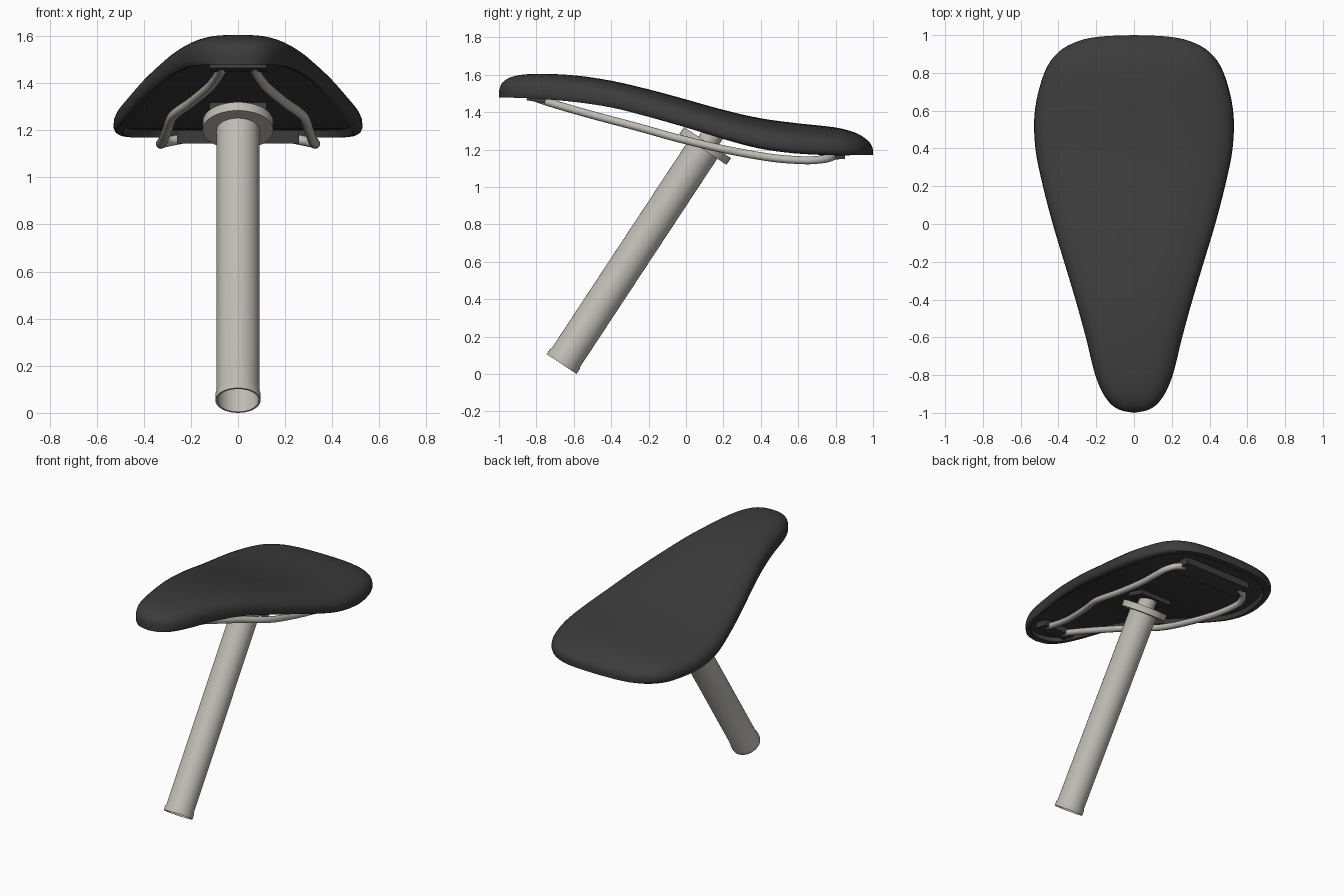
import bpy, bmesh, math
from mathutils import Vector, Matrix

cube = bpy.data.objects.get("Cube")
if cube:
    bpy.data.objects.remove(cube, do_unlink=True)


def material(name, rgb):
    m = bpy.data.materials.new(name)
    m.diffuse_color = (*rgb, 1)
    m.use_nodes = True
    for n in m.node_tree.nodes:
        if n.type == 'BSDF_PRINCIPLED':
            n.inputs["Base Color"].default_value = (*rgb, 1)
    return m


black = material("matte black", (0.045, 0.045, 0.045))
metal = material("warm grey metal", (0.52, 0.50, 0.455))


def finish(name, bm, mat, angle=35):
    bmesh.ops.remove_doubles(bm, verts=bm.verts, dist=1e-5)
    bmesh.ops.recalc_face_normals(bm, faces=bm.faces)
    mesh = bpy.data.meshes.new(name)
    bm.to_mesh(mesh)
    bm.free()
    mesh.materials.append(mat)
    obj = bpy.data.objects.new(name, mesh)
    bpy.context.collection.objects.link(obj)
    bpy.ops.object.select_all(action='DESELECT')
    obj.select_set(True)
    bpy.context.view_layer.objects.active = obj
    bpy.ops.object.shade_smooth_by_angle(angle=math.radians(angle))
    return obj


def smooth_path(points, steps):
    """Catmull-Rom curve through points of any dimension."""
    pts = [Vector(p) for p in points]
    pts = [2 * pts[0] - pts[1]] + pts + [2 * pts[-1] - pts[-2]]
    out = []
    for a, b, c, d in zip(pts, pts[1:], pts[2:], pts[3:]):
        for i in range(steps):
            t = i / steps
            out.append(0.5 * (2 * b + (c - a) * t + (2 * a - 5 * b + 4 * c - d) * t * t
                              + (3 * b - a - 3 * c + d) * t ** 3))
    return out + [pts[-2]]


# Saddle stations: y, half width, top height, bottom height
stations = [(-1, 0, 1.515, 1.478), (-.98, .085, 1.56, 1.478), (-.92, .15, 1.592, 1.477),
            (-.8, .205, 1.605, 1.472), (-.6, .255, 1.597, 1.455), (-.4, .31, 1.568, 1.425),
            (-.2, .37, 1.522, 1.375), (0, .43, 1.468, 1.318), (.2, .482, 1.412, 1.258),
            (.4, .522, 1.367, 1.207), (.6, .525, 1.34, 1.18), (.8, .475, 1.318, 1.17),
            (.91, .4, 1.288, 1.17), (.97, .29, 1.25, 1.17), (.993, .17, 1.22, 1.17),
            (1, 0, 1.198, 1.17)]

EDGE, RECESS, ROUND, ARC = .025, .03, 2 / 2.8, 12
bm = bmesh.new()
rows = []
for y, w, top, low in smooth_path(stations, 4):
    w = max(w, 0)
    right = []
    for i in range(ARC + 1):
        a = math.pi / 2 * i / ARC
        right.append((w * math.sin(a) ** ROUND, y,
                      low + EDGE + (top - low - EDGE) * max(math.cos(a), 0) ** ROUND))
    # Rounded lower edge, flat rim and shallow recessed underside
    right += [(w * .985, y, low + .008), (w * .96, y, low)]
    inner_y = .05 + (y - .05) * .96
    right += [(w * .92, inner_y, low), (w * .90, inner_y, low + RECESS), (0, inner_y, low + RECESS)]
    left = [(-x, py, z) for x, py, z in reversed(right[1:-1])]
    rows.append([bm.verts.new(p) for p in right + left])
for r, s in zip(rows, rows[1:]):
    for i in range(len(r)):
        j = (i + 1) % len(r)
        bm.faces.new((r[i], r[j], s[j], s[i]))
bmesh.ops.remove_doubles(bm, verts=bm.verts, dist=1e-5)
# Close the tiny rim slits at the nose and tail
bmesh.ops.holes_fill(bm, edges=[e for e in bm.edges if e.is_boundary], sides=0)
finish("saddle", bm, black, 45)

# Post parts turned around one tilted axis
TILT = -math.asin(.55)
AXIS = Matrix.Translation((0, -.665, .053)) @ Matrix.Rotation(TILT, 4, 'X')


def turned(name, profile, segments=40):
    bm = bmesh.new()
    verts = [bm.verts.new((r, 0, z)) for r, z in profile]
    edges = [bm.edges.new(p) for p in zip(verts, verts[1:])]
    bmesh.ops.spin(bm, geom=verts + edges, cent=(0, 0, 0), axis=(0, 0, 1),
                   angle=math.tau, steps=segments)
    bm.transform(AXIS)
    return finish(name, bm, metal)


turned("seat_post", [(0, 1.3), (.088, 1.3), (.088, 0), (.096, 0), (.096, .03), (.091, .045), (.091, 1.39)])
turned("clamp_collar", [(0, 1.375), (.15, 1.375), (.15, 1.418), (0, 1.418)])
turned("clamp_neck", [(0, 1.4), (.058, 1.4), (.058, 1.52), (0, 1.52)], 24)


# Mounting plates beneath the saddle
def plate(name, size, y, z, degrees):
    bm = bmesh.new()
    bmesh.ops.create_cube(bm, size=1)
    bm.transform(Matrix.Translation((0, y, z)) @ Matrix.Rotation(math.radians(degrees), 4, 'X')
                 @ Matrix.Diagonal((*size, 1)))
    return finish(name, bm, black)


plate("front_rail_plate", (.24, .1, .04), -.8, 1.475, -10)
plate("rear_rail_plate", (.52, .13, .055), .785, 1.174, 3)
plate("clamp_plate", (.24, .14, .035), .16, 1.287, -17)

# Mirrored support rails
rail_points = [(.07, -.8, 1.475), (.075, -.72, 1.448), (.115, -.52, 1.39), (.2, -.25, 1.318),
               (.275, -.05, 1.262), (.3, .2, 1.202), (.318, .45, 1.157), (.328, .62, 1.143),
               (.322, .7, 1.145), (.29, .76, 1.153), (.23, .79, 1.165)]
RAIL_RADIUS, SIDES = .021, 12
for side, name in ((1, "left_rail"), (-1, "right_rail")):
    path = [Vector((p.x * side, p.y, p.z)) for p in smooth_path(rail_points, 5)]
    bm = bmesh.new()
    rings = []
    for i, p in enumerate(path):
        direction = (path[min(i + 1, len(path) - 1)] - path[max(i - 1, 0)]).normalized()
        u = direction.cross(Vector((0, 0, 1))).normalized()
        v = u.cross(direction)
        rings.append([bm.verts.new(p + RAIL_RADIUS * (u * math.cos(a) + v * math.sin(a)))
                      for a in (math.tau * k / SIDES for k in range(SIDES))])
    for r, s in zip(rings, rings[1:]):
        for k in range(SIDES):
            bm.faces.new((r[k], r[k - 1], s[k - 1], s[k]))
    bm.faces.new(rings[0])
    bm.faces.new(rings[-1])
    finish(name, bm, metal, 50)
